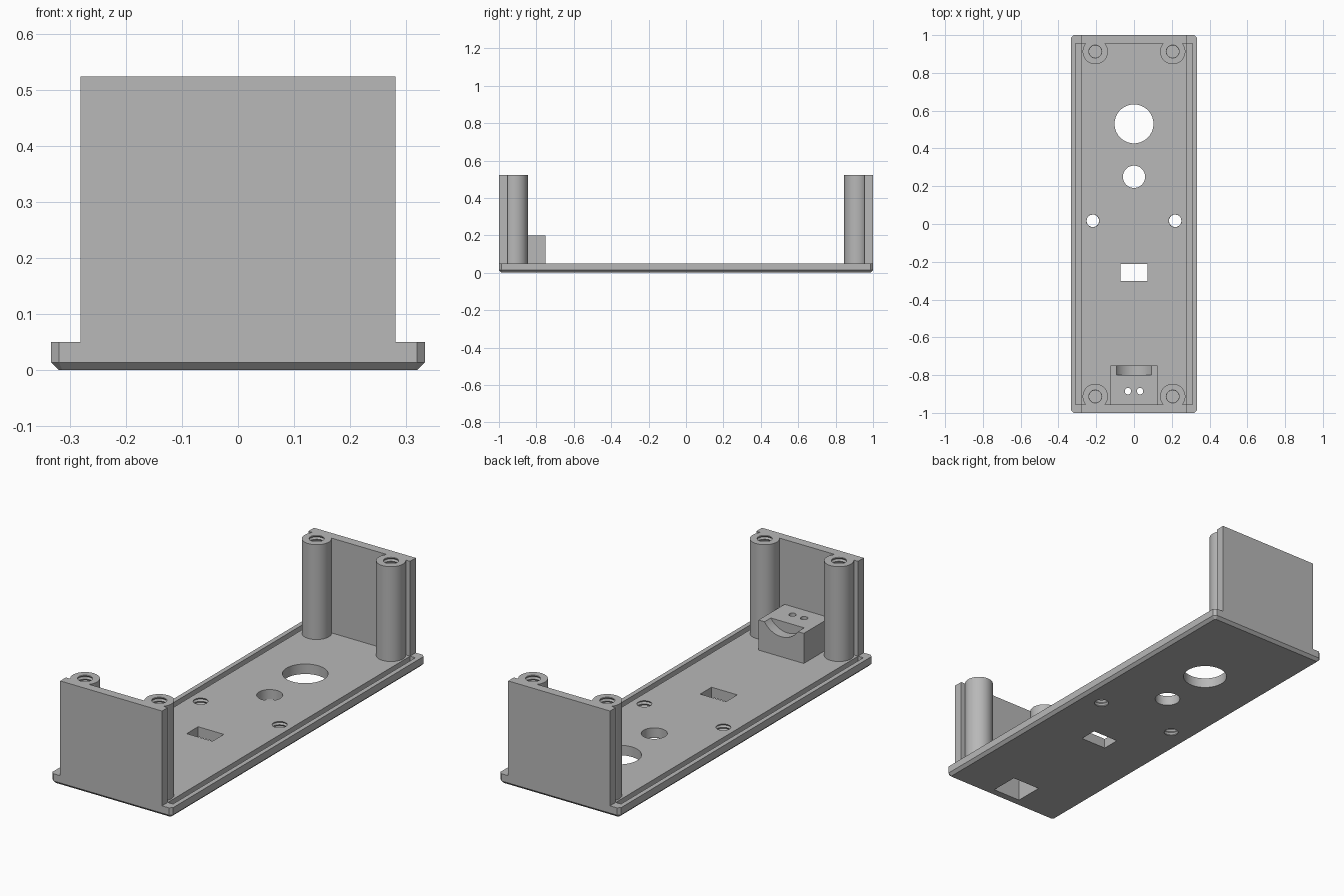
import bpy
import bmesh
import math
from mathutils import Matrix

cube = bpy.data.objects.get("Cube")
if cube:
    bpy.data.objects.remove(cube, do_unlink=True)

HALF_X, PLATE_TOP, WALL_TOP = 0.333, 0.05, 0.523
WALL_X, WALL_IN = 0.281, 0.955
POST_X, POST_Y, POST_R, SCREW_R = 0.205, 0.913, 0.067, 0.033

grey = bpy.data.materials.new("plain_grey")
grey.use_nodes = True
grey.diffuse_color = (0.48, 0.48, 0.48, 1)
grey.node_tree.nodes["Principled BSDF"].inputs["Base Color"].default_value = grey.diffuse_color


def make(name, bm):
    bmesh.ops.recalc_face_normals(bm, faces=bm.faces)
    mesh = bpy.data.meshes.new(name)
    bm.to_mesh(mesh)
    bm.free()
    mesh.materials.append(grey)
    ob = bpy.data.objects.new(name, mesh)
    bpy.context.collection.objects.link(ob)
    return ob


def box(name, x, y, z):
    """Box from three (low, high) ranges."""
    bm = bmesh.new()
    bmesh.ops.create_cube(bm, size=1)
    for v in bm.verts:
        v.co = [(r[0] + r[1]) / 2 + c * (r[1] - r[0]) for r, c in zip((x, y, z), v.co)]
    return make(name, bm)


def cylinder(name, x, y, radius, z, sides=64):
    bm = bmesh.new()
    bmesh.ops.create_cone(bm, cap_ends=True, segments=sides, radius1=radius, radius2=radius,
                          depth=z[1] - z[0], matrix=Matrix.Translation((x, y, sum(z) / 2)))
    return make(name, bm)


def thread(name, x, y, z, pitch=0.017, sides=32):
    """Screw hole cutter with ringed flanks."""
    bm = bmesh.new()
    steps = 2 * round((z[1] - z[0]) / pitch)
    rings = []
    for i in range(steps + 1):
        r = SCREW_R + (0.006 if i % 2 else 0)
        h = z[0] + (z[1] - z[0]) * i / steps
        rings.append([bm.verts.new((x + r * math.cos(a), y + r * math.sin(a), h))
                      for a in (math.tau * k / sides for k in range(sides))])
    for low, high in zip(rings, rings[1:]):
        for k in range(sides):
            n = (k + 1) % sides
            bm.faces.new((low[k], low[n], high[n], high[k]))
    bm.faces.new(rings[0])
    bm.faces.new(rings[-1])
    return make(name, bm)


def combine(target, tools, operation):
    """Apply booleans, then drop the tools."""
    for tool in tools:
        mod = target.modifiers.new("cut", 'BOOLEAN')
        mod.operation, mod.solver, mod.object = operation, 'EXACT', tool
        bpy.context.view_layer.objects.active = target
        bpy.ops.object.modifier_apply(modifier=mod.name)
        bpy.data.objects.remove(tool, do_unlink=True)


# Base plate with chamfered corners and lower edge
plate = box("base_plate", (-HALF_X, HALF_X), (-1, 1), (0, PLATE_TOP))
bm = bmesh.new()
bm.from_mesh(plate.data)
upright = [e for e in bm.edges if abs(e.verts[0].co.z - e.verts[1].co.z) > 0.01]
bmesh.ops.bevel(bm, geom=upright, offset=0.014, segments=1, affect='EDGES')
lower = [e for e in bm.edges if all(v.co.z < 0.001 for v in e.verts)]
bmesh.ops.bevel(bm, geom=lower, offset=0.014, segments=1, affect='EDGES')
bm.to_mesh(plate.data)
bm.free()

# Plate openings, side grooves and screw holes
through = (-0.02, 0.07)
pocket = ((-0.077, 0.077), (-0.95, -0.805))
cuts = [cylinder("large_hole", 0, 0.53, 0.103, through),
        cylinder("medium_hole", 0, 0.25, 0.059, through),
        box("slot", (-0.071, 0.071), (-0.303, -0.213), through),
        box("pocket", *pocket, through)]
for s in (-1, 1):
    cuts.append(box("groove", sorted((s * 0.281, s * 0.31)), (-WALL_IN, WALL_IN), (0.02, 0.07)))
    cuts.append(thread("screw_hole", s * 0.218, 0.017, (-0.017, 0.068)))
combine(plate, cuts, 'DIFFERENCE')

# End walls, each with two threaded posts
parts = [plate]
for name, s in (("front_wall", -1), ("back_wall", 1)):
    wall = box(name, (-WALL_X, WALL_X), sorted((s, s * WALL_IN)), (PLATE_TOP, WALL_TOP))
    posts = [cylinder("post", x, s * POST_Y, POST_R, (PLATE_TOP, WALL_TOP))
             for x in (-POST_X, POST_X)]
    holes = [thread("post_hole", x, s * POST_Y, (0.3, WALL_TOP + 0.015))
             for x in (-POST_X, POST_X)]
    combine(wall, posts, 'UNION')
    combine(wall, holes, 'DIFFERENCE')
    parts.append(wall)

# Hollow block with a curved rest and two small wire holes
block = box("cable_block", (-0.125, 0.125), (-WALL_IN, -0.75), (PLATE_TOP, 0.2))
rest = cylinder("curved_rest", 0, 0, 0.11, (-0.03, 0.03))
rest.data.transform(Matrix.Translation((0, -0.77, 0.26)) @ Matrix.Rotation(math.pi / 2, 4, 'X'))
wires = [cylinder("wire_hole", x, -0.885, 0.017, (0.1, 0.25), 32) for x in (-0.032, 0.032)]
combine(block, [rest, box("hollow", *pocket, (0, 0.14))] + wires, 'DIFFERENCE')
parts.append(block)

# Smooth round faces, keep edges sharp
bpy.ops.object.select_all(action='DESELECT')
for ob in parts:
    ob.select_set(True)
bpy.context.view_layer.objects.active = plate
bpy.ops.object.shade_smooth_by_angle(angle=math.radians(25))
